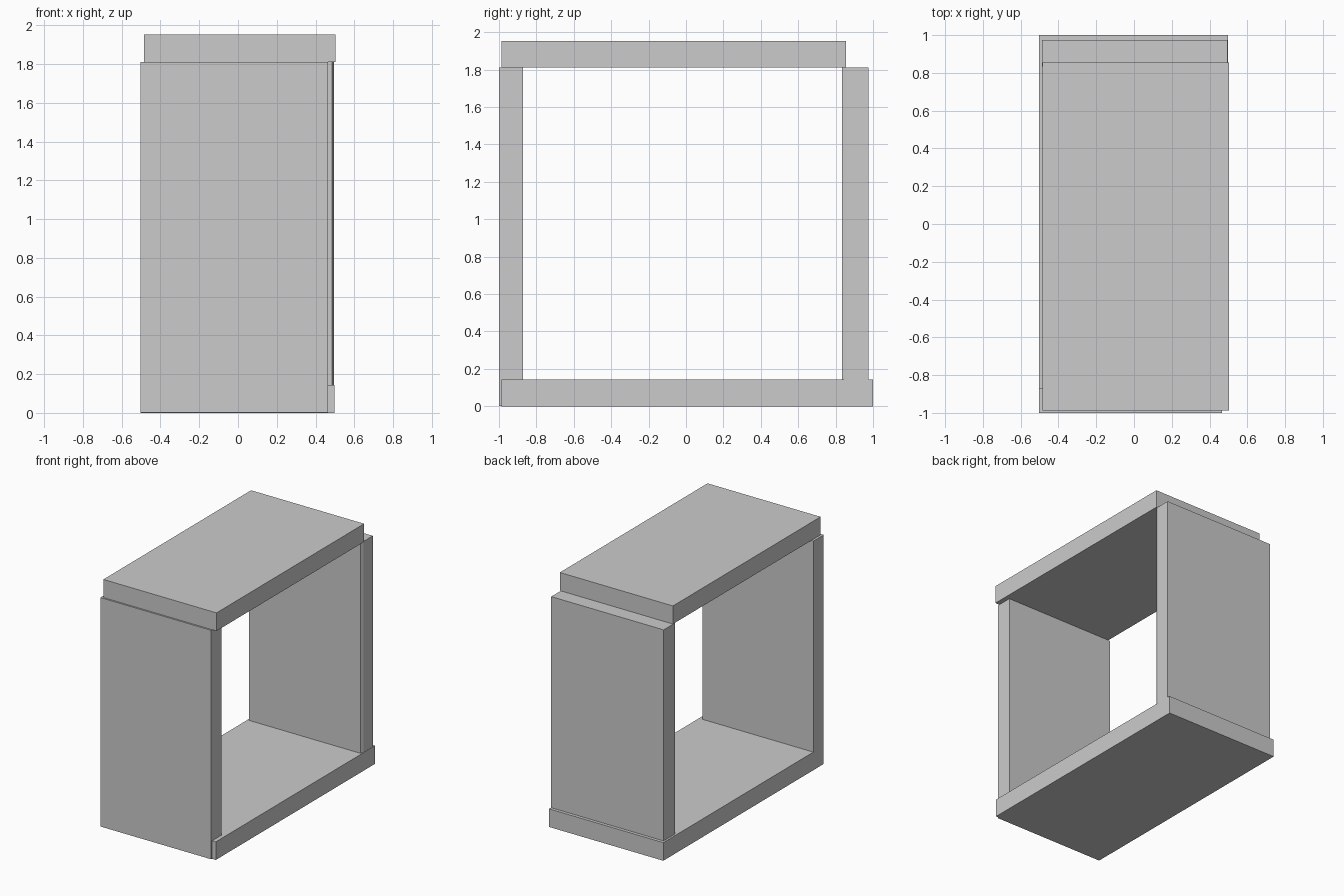
import bpy, bmesh

if "Cube" in bpy.data.objects:
    bpy.data.objects.remove(bpy.data.objects["Cube"])


def board(name, profile, z0, z1):
    """Extrude a plan outline (x, y points, counter-clockwise) from z0 to z1."""
    bm = bmesh.new()
    base = bm.faces.new([bm.verts.new((x, y, z0)) for x, y in profile])
    top = bmesh.ops.extrude_face_region(bm, geom=[base])
    for v in top["geom"]:
        if isinstance(v, bmesh.types.BMVert):
            v.co.z = z1
    bmesh.ops.recalc_face_normals(bm, faces=bm.faces)
    mesh = bpy.data.meshes.new(name)
    bm.to_mesh(mesh)
    bm.free()
    obj = bpy.data.objects.new(name, mesh)
    bpy.context.collection.objects.link(obj)
    return obj


def rect(x0, x1, y0, y1):
    return [(x0, y0), (x1, y0), (x1, y1), (x0, y1)]


# Floor board
board("bottom_board", rect(-0.502, 0.497, -0.987, 1.0), 0.0, 0.143)

# Front upright, reaching down past the floor board
board("front_board", rect(-0.503, 0.465, -1.0, -0.872), 0.002, 1.81)

# Back upright, standing on the floor board, with a chipped inner right edge
board("back_board", [(-0.487, 0.835), (0.484, 0.835), (0.495, 0.857),
                     (0.495, 0.975), (-0.487, 0.975)], 0.143, 1.81)

# Lid board, shorter and shifted towards the front
board("top_board", rect(-0.485, 0.503, -0.987, 0.856), 1.81, 1.953)
